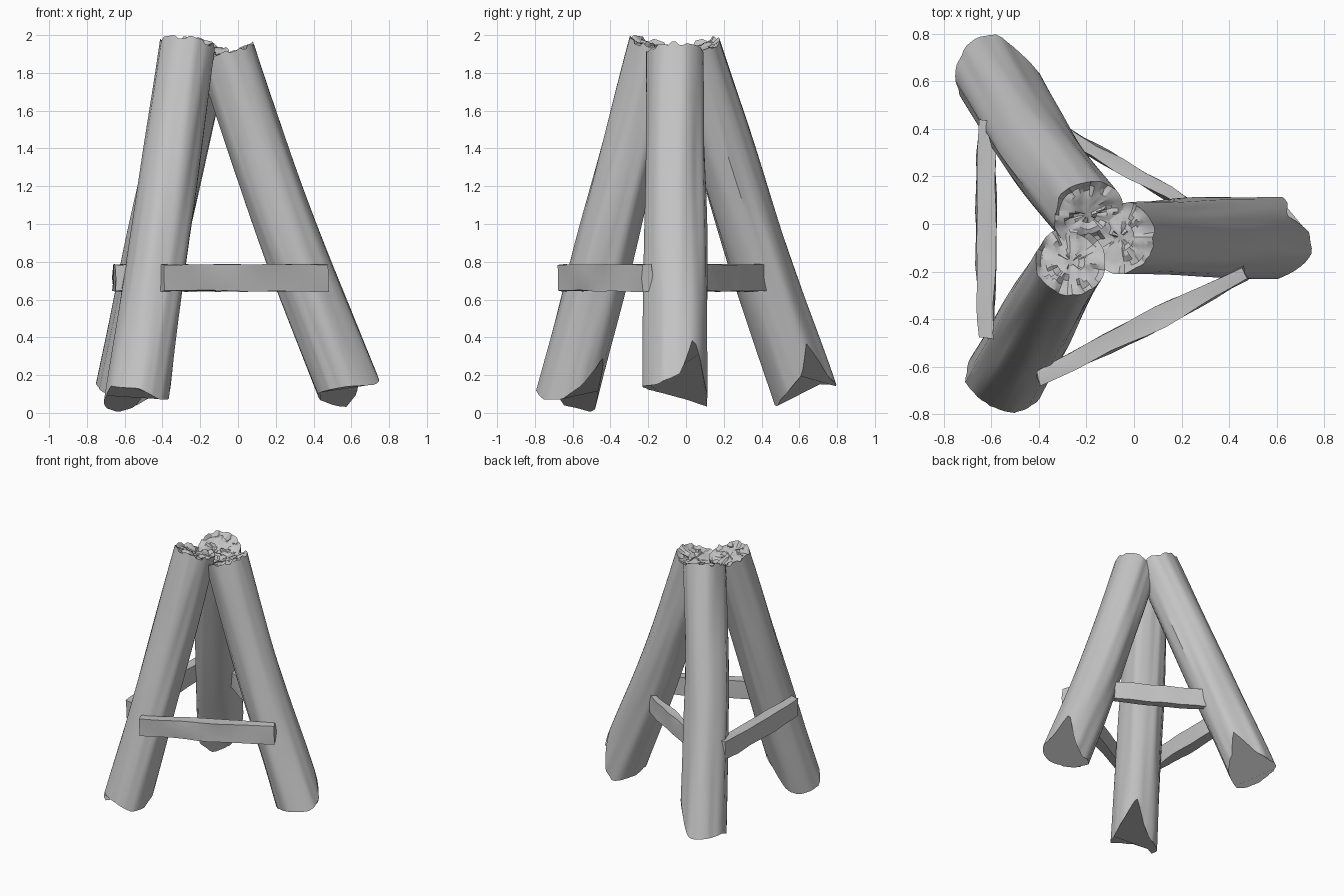
import bpy, bmesh, math, random
from mathutils import Vector, noise

random.seed(4)
cube = bpy.data.objects.get("Cube")
if cube:
    bpy.data.objects.remove(cube)

grey = bpy.data.materials.new("weathered grey wood")
grey.use_nodes = True
grey.diffuse_color = (0.55, 0.55, 0.55, 1)
grey.node_tree.nodes["Principled BSDF"].inputs["Base Color"].default_value = (0.55, 0.55, 0.55, 1)

SIDES, RINGS = 48, 22


def finish(name, bm, angle):
    mesh = bpy.data.meshes.new(name)
    bmesh.ops.recalc_face_normals(bm, faces=bm.faces)
    bm.to_mesh(mesh)
    bm.free()
    mesh.materials.append(grey)
    obj = bpy.data.objects.new(name, mesh)
    bpy.context.collection.objects.link(obj)
    bpy.ops.object.select_all(action='DESELECT')
    bpy.context.view_layer.objects.active = obj
    obj.select_set(True)
    bpy.ops.object.shade_smooth_by_angle(angle=math.radians(angle))


def bridge(bm, a, b):
    for i in range(len(a)):
        j = (i + 1) % len(a)
        bm.faces.new((a[i], a[j], b[j], b[i]))


def rim_height(rim, azimuth):
    """Height of the ragged foot edge, interpolated around the log."""
    for (a0, z0), (a1, z1) in zip(rim, rim[1:] + [(rim[0][0] + 360, rim[0][1])]):
        az = azimuth + 360 if azimuth < rim[0][0] else azimuth
        if a0 <= az <= a1:
            return z0 + (z1 - z0) * (az - a0) / (a1 - a0)


def log(name, foot, top, bow, r_foot, r_top, rim, seed):
    """Leaning log: uneven trunk, ragged foot closed by one cut face, splintered top."""
    foot, top, bow = Vector(foot), Vector(top), Vector(bow)
    axis = (top - foot).normalized()
    u = Vector((0, 1, 0)).cross(axis).normalized()
    v = axis.cross(u)
    dirs = [u * math.cos(math.tau * i / SIDES) + v * math.sin(math.tau * i / SIDES)
            for i in range(SIDES)]
    starts = []
    for d in dirs:
        z = rim_height(rim, math.degrees(math.atan2(d.y, d.x)) % 360)
        starts.append((z - foot.z - d.z * r_foot) / (top.z - foot.z))
    bm = bmesh.new()

    def trunk_point(d, t):
        # long grain ridges that drift slowly along the trunk
        n = noise.noise(Vector((d.x * 1.6 + seed, d.y * 1.6, t * 2.4)))
        g = noise.noise(Vector((d.x * 4, d.y * 4 + seed, t * 1.6)))
        r = (r_foot + (r_top - r_foot) * t) * (1 + 0.07 * n + 0.05 * g)
        return foot.lerp(top, t) + bow * math.sin(math.pi * t) + d * r

    def splinter(p):
        return axis * 0.014 * noise.cell(p * 22 + Vector((seed, seed, 0)))

    rings = []
    for k in range(RINGS + 1):
        pts = [trunk_point(d, s + (1 - s) * k / RINGS) for d, s in zip(dirs, starts)]
        if k == RINGS:
            pts = [p + splinter(p) for p in pts]
        rings.append([bm.verts.new(p) for p in pts])
    # broken end grain
    for s in (0.85, 0.7, 0.55, 0.4, 0.25, 0.1):
        pts = [top + d * r_top * s - axis * 0.012 for d in dirs]
        rings.append([bm.verts.new(p + splinter(p)) for p in pts])
    for a, b in zip(rings, rings[1:]):
        bridge(bm, a, b)
    bm.faces.new(rings[-1])
    bm.faces.new(rings[0])
    finish(name, bm, 32)


def plank(name, a, b, thick, seed):
    """Rough split board standing on edge between two points, thinner at its ends."""
    a, b = Vector(a), Vector(b)
    along = (b - a).normalized()
    side = along.cross(Vector((0, 0, 1)))
    corners = ((-1, -1), (0, -1), (1, -1), (1, 0), (1, 1), (0, 1), (-1, 1), (-1, 0))
    bm = bmesh.new()
    steps, loops = 12, []
    for k in range(steps + 1):
        p = a.lerp(b, k / steps)
        half = thick / 2 * (0.65 + 0.35 * math.sin(math.pi * k / steps))
        loop = []
        for m, (s, h) in enumerate(corners):
            wob = noise.noise(Vector((k * 0.35, m * 1.7, seed)))
            wob2 = noise.noise(Vector((k * 0.3, seed, m * 2.3)))
            end = random.uniform(-0.008, 0.008) if k in (0, steps) else 0
            loop.append(bm.verts.new(p + side * (s * half + 0.014 * wob)
                                     + Vector((0, 0, h * 0.07 + 0.008 * wob2)) + along * end))
        loops.append(loop)
    for p, q in zip(loops, loops[1:]):
        bridge(bm, p, q)
    bm.faces.new(loops[0])
    bm.faces.new(loops[-1])
    finish(name, bm, 40)


# three leaning logs; each rim lists (direction in degrees, height) around the foot
log("left_log", (0.595, -0.055, 0.1), (-0.06, -0.055, 1.905), (-0.02, 0, 0), 0.17, 0.15,
    [(10, 0.21), (34, 0.4), (62, 0.2), (80, 0.1), (105, 0.03), (135, 0.05),
     (180, 0.09), (270, 0.14), (325, 0.15)], 1.0)
log("front_log", (-0.53, -0.63, 0.08), (-0.265, -0.155, 1.95), (0, 0, 0), 0.165, 0.148,
    [(20, 0.15), (52, 0.3), (75, 0.12), (95, 0.03), (125, 0.005), (180, 0.04),
     (210, 0.14), (270, 0.13), (315, 0.07), (350, 0.07)], 5.0)
log("back_log", (-0.59, 0.63, 0.1), (-0.19, 0.035, 1.925), (-0.015, -0.01, 0), 0.168, 0.15,
    [(10, 0.2), (35, 0.37), (65, 0.2), (90, 0.14), (180, 0.16), (245, 0.08),
     (285, 0.03), (330, 0.1)], 9.0)

# cross boards
plank("front_board", (-0.40, -0.65, 0.715), (0.47, -0.205, 0.715), 0.085, 2.0)
plank("right_board", (-0.62, -0.48, 0.715), (-0.62, 0.44, 0.715), 0.085, 6.0)
plank("back_board", (-0.38, 0.43, 0.715), (0.25, 0.07, 0.715), 0.06, 11.0)
